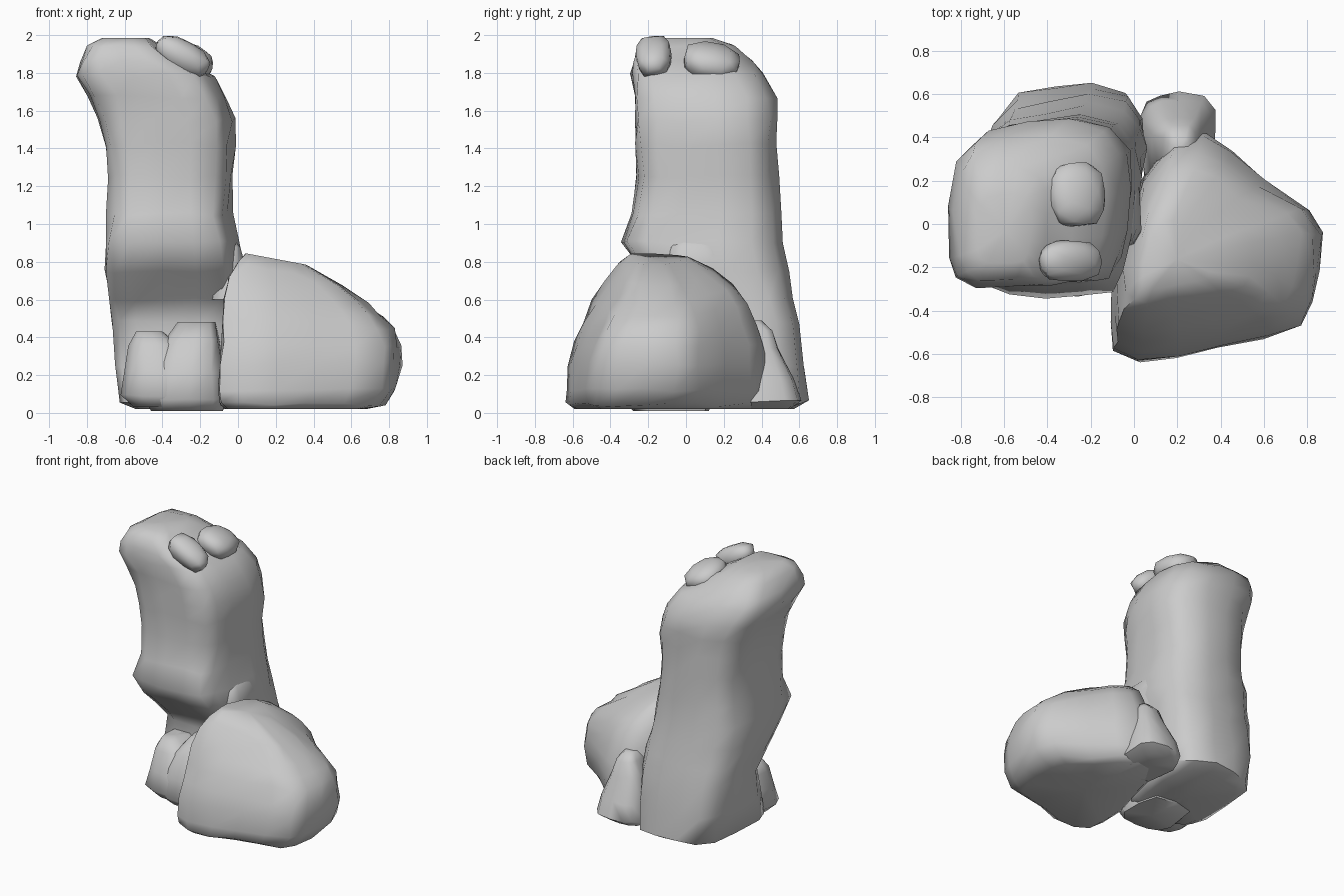
import bpy, bmesh, math, random
from mathutils import Vector

random.seed(4)


def finish(name, bm):
    bmesh.ops.recalc_face_normals(bm, faces=bm.faces[:])
    me = bpy.data.meshes.new(name)
    bm.to_mesh(me)
    bm.free()
    ob = bpy.data.objects.new(name, me)
    bpy.context.collection.objects.link(ob)
    bpy.context.view_layer.objects.active = ob
    ob.select_set(True)
    bpy.ops.object.shade_smooth_by_angle(angle=math.radians(60))
    ob.select_set(False)
    return ob


def rock(name, outline, levels, rough=0.012):
    """Loft a 0..1 outline through levels of (z, x0, x1, y0, y1, optional drop towards +x)."""
    bm = bmesh.new()
    rings = []
    for i, (z, x0, x1, y0, y1, *drop) in enumerate(levels):
        r = rough if 0 < i < len(levels) - 1 else 0
        d = drop[0] if drop else 0
        rings.append([bm.verts.new((x0 + u * (x1 - x0) + random.uniform(-r, r),
                                    y0 + v * (y1 - y0) + random.uniform(-r, r),
                                    z - d * u + random.uniform(-r, r)))
                      for u, v in outline])
    n = len(outline)
    for a, b in zip(rings, rings[1:]):
        for i in range(n):
            j = (i + 1) % n
            bm.faces.new((a[i], a[j], b[j], b[i]))
    for ring in (rings[0], rings[-1]):
        mid = bm.verts.new(sum((v.co for v in ring), Vector()) / n)
        for i in range(n):
            bm.faces.new((ring[i], ring[(i + 1) % n], mid))
    return finish(name, bm)


def pebble(name, loc, size, tilt):
    bm = bmesh.new()
    bmesh.ops.create_icosphere(bm, subdivisions=2, radius=1)
    for v in bm.verts:
        # squared-off ball
        v.co /= sum(abs(c) ** 3 for c in v.co) ** (1 / 3)
        v.co *= random.uniform(0.96, 1.02)
    ob = finish(name, bm)
    ob.location, ob.scale, ob.rotation_euler = loc, size, tilt


# Tall leaning pillar, undercut at the front
pillar_outline = [(0, .2), (.04, .06), (.18, 0), (.4, 0), (.65, 0), (.84, .03),
                  (.92, .14), (.96, .32), (1, .58), (.98, .8), (.87, .94), (.65, 1),
                  (.4, .98), (.17, .95), (.04, .83), (0, .53)]
rock("tall_pillar", pillar_outline, [
    (0.02, -.54, -.02, -.12, .57),
    (0.06, -.615, .04, -.14, .64),
    (0.25, -.64, .055, -.06, .63),
    (0.48, -.665, .05, .01, .59),
    (0.60, -.68, .04, -.07, .57),
    (0.75, -.695, .03, -.23, .545),
    (0.90, -.705, .01, -.335, .52),
    (1.05, -.69, -.02, -.28, .50),
    (1.25, -.685, -.02, -.255, .485),
    (1.42, -.71, -.01, -.26, .48),
    (1.55, -.74, -.01, -.265, .48),
    (1.67, -.785, -.05, -.275, .475),
    (1.79, -.85, -.12, -.285, .41),
    (1.86, -.83, -.27, -.28, .35),
    (1.94, -.79, -.40, -.25, .26),
    (1.985, -.72, -.47, -.18, .14)])

# Large boulder on the right, its top sloping down to the right
boulder_outline = [(.01, .06), (.14, 0), (.33, .02), (.53, .07), (.75, .11), (.92, .15),
                   (.97, .25), (1, .38), (1, .54), (.94, .65), (.73, .78), (.58, .91),
                   (.44, .99), (.3, .97), (.15, .78), (.08, .55), (.01, .36), (0, .18)]
rock("large_boulder", boulder_outline, [
    (0.02, -.06, .68, -.59, .38),
    (0.045, -.10, .77, -.645, .42),
    (0.12, -.11, .835, -.64, .44),
    (0.26, -.105, .86, -.625, .44),
    (0.38, -.095, .855, -.595, .42, .03),
    (0.50, -.09, .82, -.55, .39, .06),
    (0.61, -.075, .76, -.50, .34, .10),
    (0.72, -.05, .68, -.43, .27, .14),
    (0.80, -.01, .54, -.37, .16, .13),
    (0.845, .04, .36, -.30, .02, .06)])

# Smaller rocks wedged at the base
small_outline = [(0, .3), (.1, .1), (.3, .02), (.55, 0), (.85, .03), (1, .2),
                 (1, .6), (.9, .95), (.5, 1), (.1, .9)]
rock("front_rock_left", small_outline, [
    (0.03, -.55, -.25, -.27, .08), (0.09, -.62, -.22, -.31, .12),
    (0.22, -.60, -.24, -.29, .12), (0.36, -.575, -.32, -.24, .10),
    (0.43, -.54, -.40, -.18, .08)], 0.008)
rock("front_rock_right", small_outline, [
    (0.01, -.46, -.08, -.28, .12), (0.07, -.50, -.07, -.33, .15),
    (0.22, -.46, -.08, -.32, .15), (0.38, -.40, -.10, -.26, .15),
    (0.48, -.32, -.12, -.15, .12)], 0.008)
rock("back_rock", [(u, 1 - v) for u, v in small_outline], [
    (0.02, .02, .30, .18, .55), (0.06, .02, .37, .18, .605),
    (0.18, .04, .36, .20, .575), (0.34, .09, .31, .22, .49),
    (0.44, .13, .28, .24, .46), (0.49, .17, .25, .28, .40)], 0.008)
rock("side_ledge", small_outline, [
    (0.6, -.15, .03, -.12, .3), (0.8, -.14, .03, -.10, .26),
    (0.88, -.12, .01, -.08, .2), (0.95, -.10, -.05, -.02, .12)], 0.006)

# Pebbles resting on the sloping top
pebble("front_pebble", (-.295, -.17, 1.89), (.155, .095, .08), (0.15, .5, 0))
pebble("back_pebble", (-.265, .135, 1.86), (.135, .15, .09), (-.2, .35, 0))
